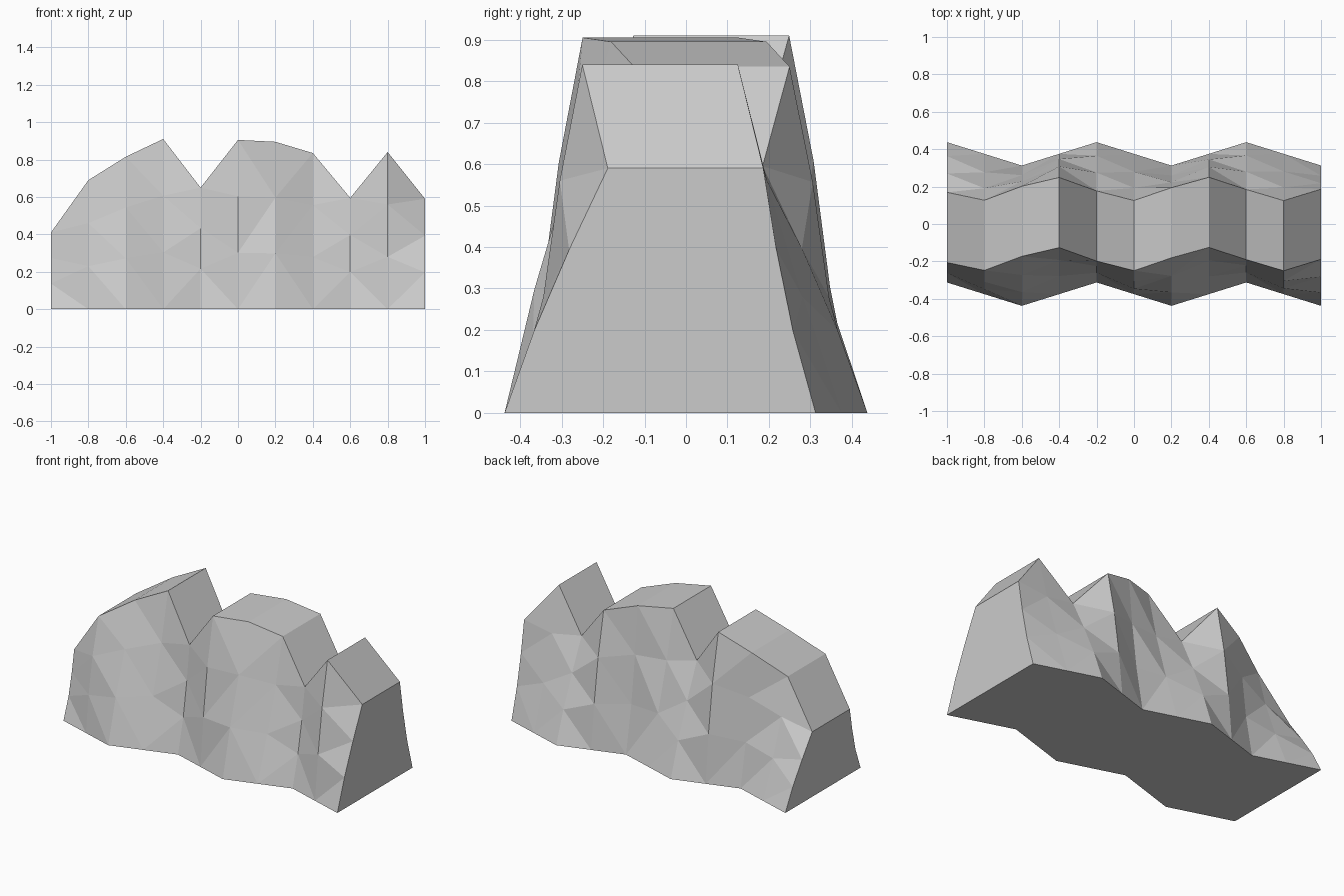
import bpy, bmesh
from math import cos, radians

if "Cube" in bpy.data.objects:
    bpy.data.objects.remove(bpy.data.objects["Cube"])

# Ridge height of each column, spaced 0.2 apart along x
HEIGHTS = [0.41, 0.69, 0.815, 0.91, 0.65, 0.905, 0.895, 0.835, 0.595, 0.84, 0.59]
ROWS = 3


def point(i, j, side):
    """Wall point: column i, row j, side -1 front / +1 back."""
    t = j / ROWS
    centre = 0.0625 * cos(radians(90 * i + (107 - 1.8 * i) * t))
    half = 0.375 - 0.1875 * t
    return (-1 + 0.2 * i, centre + side * half, HEIGHTS[i] * t)


bm = bmesh.new()
n = len(HEIGHTS)
front, back = [[[bm.verts.new(point(i, j, s)) for j in range(ROWS + 1)]
                for i in range(n)] for s in (-1, 1)]

# Faceted front and back walls, and the flat strips along the ridge
walls = []
for i in range(n - 1):
    for j in range(ROWS):
        for g in (front, back):
            walls.append(bm.faces.new((g[i][j], g[i + 1][j], g[i + 1][j + 1], g[i][j + 1])))
    bm.faces.new((front[i][-1], front[i + 1][-1], back[i + 1][-1], back[i][-1]))

# Flat ends and underside
for i in (0, n - 1):
    bm.faces.new(front[i] + back[i][::-1])
bm.faces.new([c[0] for c in front] + [c[0] for c in reversed(back)])

bmesh.ops.triangulate(bm, faces=walls, quad_method='SHORT_EDGE')
bmesh.ops.recalc_face_normals(bm, faces=bm.faces)

mesh = bpy.data.meshes.new("rock_ridge")
bm.to_mesh(mesh)
bm.free()
bpy.context.collection.objects.link(bpy.data.objects.new("rock_ridge", mesh))
